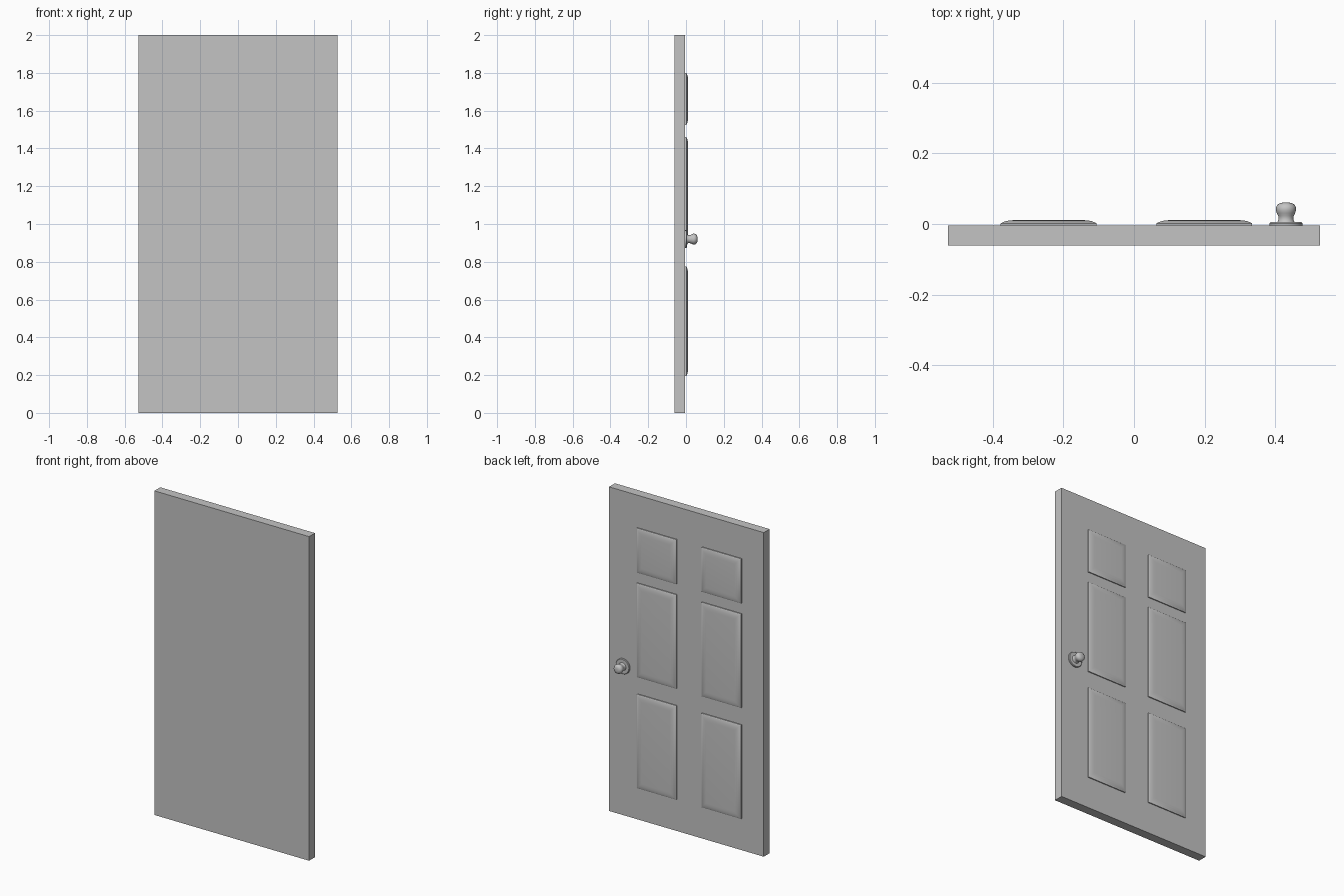
import bpy
import bmesh
import math

cube = bpy.data.objects.get("Cube")
if cube:
    bpy.data.objects.remove(cube, do_unlink=True)

GREY = (0.55, 0.55, 0.55, 1)
grey = bpy.data.materials.new("plain grey")
grey.use_nodes = True
grey.diffuse_color = GREY
grey.node_tree.nodes["Principled BSDF"].inputs["Base Color"].default_value = GREY

FRONT, BACK = -0.061, -0.004   # faces of the door slab


def make_object(name, bm, smooth=True):
    bmesh.ops.recalc_face_normals(bm, faces=bm.faces)
    mesh = bpy.data.meshes.new(name)
    bm.to_mesh(mesh)
    bm.free()
    mesh.materials.append(grey)
    obj = bpy.data.objects.new(name, mesh)
    bpy.context.collection.objects.link(obj)
    if smooth:
        bpy.ops.object.select_all(action='DESELECT')
        obj.select_set(True)
        bpy.context.view_layer.objects.active = obj
        bpy.ops.object.shade_smooth_by_angle(angle=math.radians(35))
    return obj


def loft(name, rings, smooth=True):
    """Skin a list of closed point rings and cap both ends."""
    bm = bmesh.new()
    loops = [[bm.verts.new(p) for p in ring] for ring in rings]
    n = len(loops[0])
    for a, b in zip(loops, loops[1:]):
        for i in range(n):
            j = (i + 1) % n
            bm.faces.new((a[i], a[j], b[j], b[i]))
    bm.faces.new(loops[0])
    bm.faces.new(loops[-1])
    return make_object(name, bm, smooth)


def rectangle(x0, x1, z0, z1, y, inset=0):
    x0, x1, z0, z1 = x0 + inset, x1 - inset, z0 + inset, z1 - inset
    return [(x0, y, z0), (x1, y, z0), (x1, y, z1), (x0, y, z1)]


def circle(x, z, radius, y, sides=40):
    angles = [2 * math.pi * i / sides for i in range(sides)]
    return [(x + radius * math.cos(a), y, z + radius * math.sin(a)) for a in angles]


# Door slab
loft("door_slab", [rectangle(-0.528, 0.528, 0, 2, y) for y in (FRONT, BACK)], smooth=False)

# Raised panels: a small step, then a soft rounded border up to a flat field
border = [(0, BACK), (0, 0.002), (0.006, 0.005), (0.014, 0.008),
          (0.024, 0.010), (0.038, 0.011)]
columns = {"right": (-0.378, -0.106), "left": (0.064, 0.335)}
rows = {"lower": (0.195, 0.775), "middle": (0.88, 1.46), "upper": (1.525, 1.80)}
for side, (x0, x1) in columns.items():
    for level, (z0, z1) in rows.items():
        loft(f"{level}_{side}_panel",
             [rectangle(x0, x1, z0, z1, y, inset) for inset, y in border])

# Door knob: round back plate and turned handle
KNOB_X, KNOB_Z = 0.431, 0.92
plate = [(0.047, BACK), (0.047, 0.002), (0.044, 0.005)]
handle = [(0.025, 0.004), (0.022, 0.010), (0.021, 0.016), (0.022, 0.023),
          (0.026, 0.031), (0.029, 0.040), (0.028, 0.048), (0.024, 0.055),
          (0.017, 0.059), (0.009, 0.061), (0.002, 0.061)]
for name, profile in (("knob_plate", plate), ("knob_handle", handle)):
    loft(name, [circle(KNOB_X, KNOB_Z, r, y) for r, y in profile])
